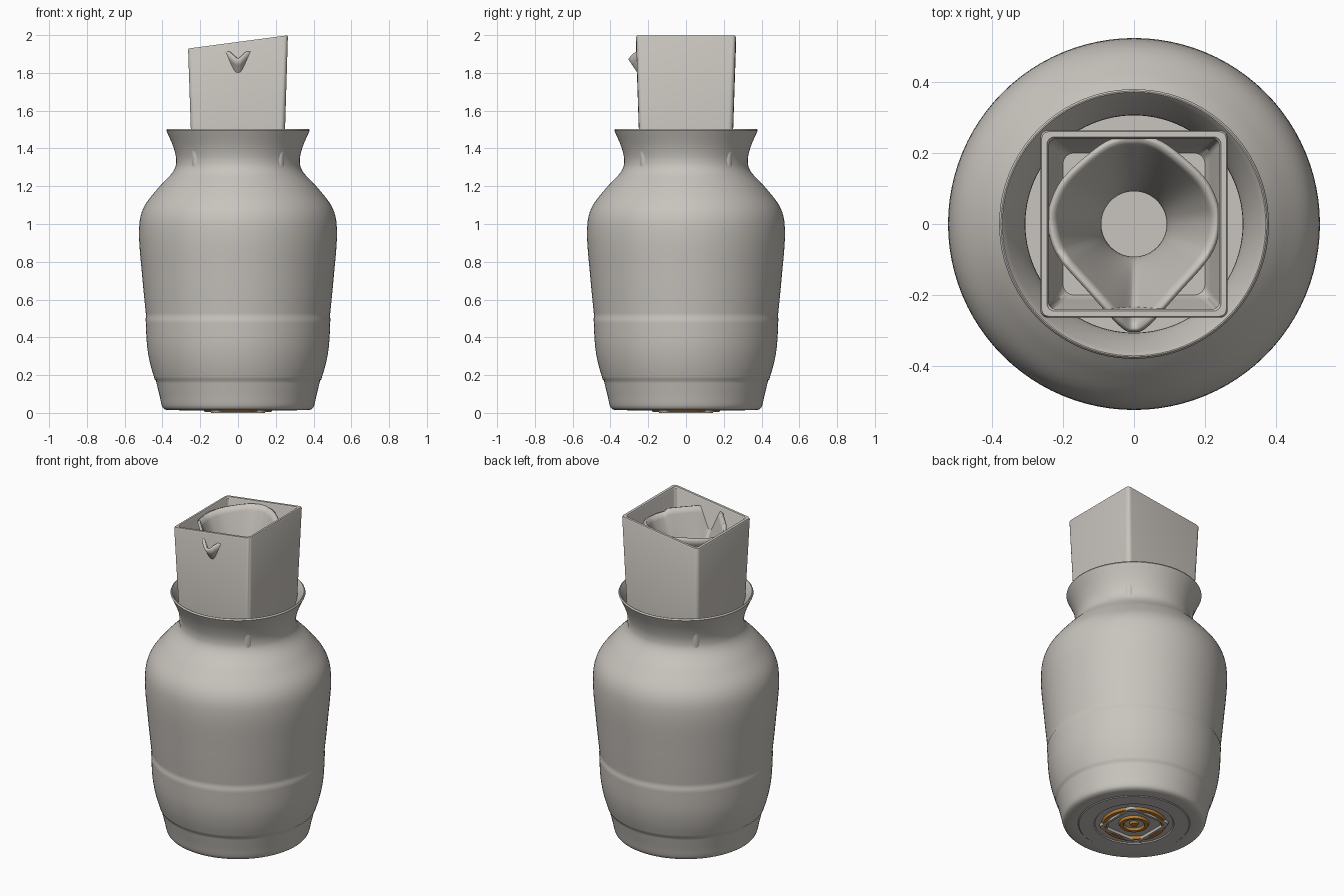
import bpy, bmesh, math
from mathutils import Vector

cube = bpy.data.objects.get("Cube")
if cube:
    bpy.data.objects.remove(cube)


def material(name, color):
    m = bpy.data.materials.new(name)
    m.use_nodes = True
    m.diffuse_color = (*color, 1)
    bsdf = m.node_tree.nodes["Principled BSDF"]
    bsdf.inputs["Base Color"].default_value = (*color, 1)
    bsdf.inputs["Roughness"].default_value = 0.6
    return m


clay = material("warm grey", (0.58, 0.55, 0.51))
amber = material("amber", (0.55, 0.24, 0.04))


def smooth_path(pts, steps=4, closed=False):
    """Catmull-Rom curve through the given points."""
    pts = [Vector(p) for p in pts]
    n, out = len(pts), []
    for i in range(n if closed else n - 1):
        pick = (lambda k: pts[k % n]) if closed else (lambda k: pts[min(max(k, 0), n - 1)])
        a, b, c, d = (pick(i + k) for k in (-1, 0, 1, 2))
        for s in range(steps):
            t = s / steps
            out.append(0.5 * (2 * b + (c - a) * t + (2 * a - 5 * b + 4 * c - d) * t * t
                              + (3 * b - a - 3 * c + d) * t ** 3))
    return out if closed else out + [pts[-1]]


def loft(name, rings, mat, cap_start=False, cap_end=False, join=False, angle=35):
    """Skin a list of equal-length closed rings."""
    bm = bmesh.new()
    rows = [[bm.verts.new(p) for p in ring] for ring in rings]
    pairs = list(zip(rows, rows[1:])) + ([(rows[-1], rows[0])] if join else [])
    for lo, hi in pairs:
        n = len(lo)
        for i in range(n):
            j = (i + 1) % n
            bm.faces.new((lo[i], lo[j], hi[j], hi[i]))
    if cap_start:
        bm.faces.new(rows[0][::-1])
    if cap_end:
        bm.faces.new(rows[-1])
    bmesh.ops.recalc_face_normals(bm, faces=bm.faces)
    mesh = bpy.data.meshes.new(name)
    bm.to_mesh(mesh)
    bm.free()
    mesh.materials.append(mat)
    ob = bpy.data.objects.new(name, mesh)
    bpy.context.collection.objects.link(ob)
    bpy.ops.object.select_all(action="DESELECT")
    ob.select_set(True)
    bpy.context.view_layer.objects.active = ob
    bpy.ops.object.shade_smooth_by_angle(angle=math.radians(angle))
    return ob


def circle(r, z, n=96):
    return [(r * math.cos(math.tau * i / n), r * math.sin(math.tau * i / n), z) for i in range(n)]


def rounded_square(h, r, z, tilt=0.0, n=6):
    ring = []
    for q in range(4):
        a0 = q * math.pi / 2
        cx = (h - r) * (1 if q in (0, 3) else -1)
        cy = (h - r) * (1 if q < 2 else -1)
        for i in range(n + 1):
            a = a0 + i / n * math.pi / 2
            x, y = cx + r * math.cos(a), cy + r * math.sin(a)
            ring.append((x, y, z + tilt * x))
    return ring


# Flask: glazed body stepping over a lower band and foot, flared neck, hollow inside
foot = [(0.22, 0.018), (0.225, 0.012), (0.31, 0.012), (0.315, 0.016), (0.375, 0.014)]
base = smooth_path([(0.375, 0.014), (0.4, 0.03), (0.415, 0.09), (0.435, 0.172)])
band = smooth_path([(0.441, 0.178), (0.465, 0.26), (0.482, 0.36), (0.489, 0.5)])
body = smooth_path([(0.486, 0.506), (0.507, 0.72), (0.524, 0.95), (0.503, 1.08),
                    (0.423, 1.19), (0.345, 1.275), (0.327, 1.335), (0.343, 1.41), (0.38, 1.495)], 6)
inside = smooth_path([(0.378, 1.5), (0.366, 1.497), (0.325, 1.41), (0.306, 1.335), (0.325, 1.265),
                      (0.4, 1.17), (0.475, 1.07), (0.495, 0.95), (0.46, 0.5), (0.41, 0.2),
                      (0.36, 0.08)])
profile = foot + base[1:] + band + body + inside
loft("flask", [circle(r, z) for r, z in profile], clay, True, True)

# Square cup with a slanted rim, seated in the flask neck
top, tilt = 1.964, 0.133
cup = [rounded_square(0.225, 0.03, 1.25), rounded_square(0.242, 0.03, 1.27),
       rounded_square(0.264, 0.022, top - 0.008, tilt), rounded_square(0.26, 0.02, top, tilt),
       rounded_square(0.245, 0.02, top, tilt), rounded_square(0.24, 0.02, top - 0.008, tilt),
       rounded_square(0.216, 0.025, 1.33), rounded_square(0.2, 0.03, 1.3)]
loft("square_cup", cup, clay, True, True)

# Pouring funnel inside the cup, with a spout pushed through the front wall
half = [(0, -0.298), (0.035, -0.283), (0.12, -0.19), (0.21, -0.085), (0.236, 0),
        (0.228, 0.06), (0.19, 0.13), (0.1, 0.21), (0.045, 0.238), (0, 0.243)]
outline = smooth_path(half + [(-x, y) for x, y in half[-2:0:-1]], 6, closed=True)


def funnel_ring(t, z0):
    ring = []
    for p in outline:
        q = p.normalized() * 0.1
        q = q.lerp(p, t ** 1.3)
        dip = 0.05 * math.exp(-(p.x / 0.045) ** 2) if p.y < -0.1 else 0
        lip = 1.925 + 0.1 * min(p.y, 0.2) * (p.y > 0) - dip - 0.3 * abs(p.x) * (p.y > -0.1) * 0.25
        ring.append((q.x, q.y, z0 + (lip - z0) * t))
    return ring


def neck_ring(r, z):
    return [(*(p.normalized() * r), z) for p in outline]


rings = [neck_ring(r, z) for r, z in smooth_path([(0.16, 1.31), (0.16, 1.36), (0.115, 1.44)])]
rings += [funnel_ring(i / 12, 1.5) for i in range(13)]
funnel = loft("pouring_funnel", rings, clay, True, angle=60)
mod = funnel.modifiers.new("wall", "SOLIDIFY")
mod.thickness = 0.016
mod.offset = 0

# Base ornament: interlaced rings and a square frame under the foot


def flat_ring(name, make, size, width, z, mat):
    sections = [make(size - width, z + 0.014), make(size - width * 0.6, z),
                make(size + width * 0.6, z), make(size + width, z + 0.014)]
    loft(name, sections, mat, join=True, angle=60)


flat_ring("ornament_outer_ring", circle, 0.165, 0.018, 0.004, amber)
flat_ring("ornament_square", lambda h, z: rounded_square(h, 0.03, z), 0.135, 0.012, 0.0, clay)
flat_ring("ornament_inner_ring", circle, 0.07, 0.016, 0.004, amber)
loft("ornament_stud", [circle(0.025, 0.018, 24), circle(0.022, 0.006, 24)], amber, True, True)
